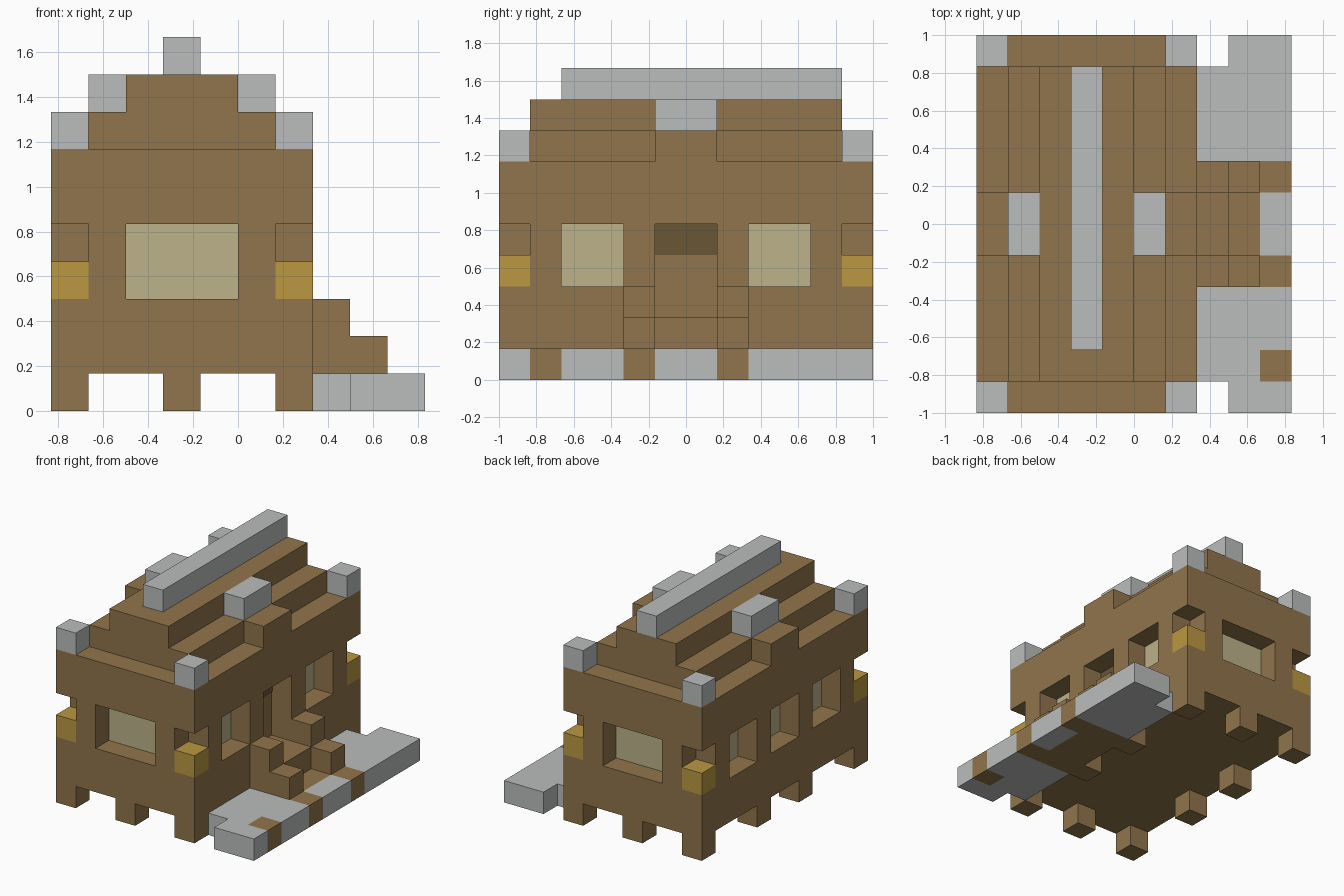
import bpy
import bmesh
from mathutils import Matrix, Vector

if "Cube" in bpy.data.objects:
    bpy.data.objects.remove(bpy.data.objects["Cube"], do_unlink=True)

U = 1 / 6                       # block size
ORIGIN = Vector((-5, -6, 0))    # block grid corner


def material(name, rgb):
    m = bpy.data.materials.new(name)
    m.use_nodes = True
    col = (*rgb, 1)
    m.diffuse_color = col
    bsdf = next(n for n in m.node_tree.nodes if n.type == "BSDF_PRINCIPLED")
    bsdf.inputs["Base Color"].default_value = col
    bsdf.inputs["Roughness"].default_value = 0.8
    return m


WOOD = material("brown wood", (0.283, 0.178, 0.072))
STONE = material("pale grey stone", (0.49, 0.515, 0.503))
GLASS = material("pale yellow glass", (0.503, 0.445, 0.254))
GOLD = material("gold lamp", (0.497, 0.314, 0.054))
DARK = material("dark brown", (0.144, 0.093, 0.036))


def blocks(name, mat, boxes):
    """One object from boxes given as (low corner, high corner) in block units."""
    bm = bmesh.new()
    for lo, hi in boxes:
        lo, hi = Vector(lo), Vector(hi)
        centre = ((lo + hi) / 2 + ORIGIN) * U
        size = (hi - lo) * U
        bmesh.ops.create_cube(bm, size=1, matrix=Matrix.Translation(centre) @ Matrix.Diagonal((*size, 1)))
    me = bpy.data.meshes.new(name)
    bm.to_mesh(me)
    bm.free()
    me.materials.append(mat)
    ob = bpy.data.objects.new(name, me)
    bpy.context.collection.objects.link(ob)
    return ob


# Openings: end windows, side windows, doorway and corner niches
E = 0.5     # cutter overshoot
T = 0.04    # pane thickness
cuts, panes = [], []
for outer, inner, pane in ((-E, 1, 1 - T), (12 + E, 11, 11 + T)):
    y0, y1 = sorted((outer, inner))
    p0, p1 = sorted((inner, pane))
    cuts.append(((2, y0, 3), (5, y1, 5)))
    panes.append(((2, p0, 3), (5, p1, 5)))
for y in (2, 8):
    cuts.append(((6, y, 3), (7 + E, y + 2, 5)))
    panes.append(((6, y, 3), (6 + T, y + 2, 5)))
for y in (2, 5, 8):
    cuts.append(((-E, y, 3), (1, y + 2, 5)))
    panes.append(((1 - T, y, 3), (1, y + 2, 5)))
cuts.append(((6, 5, 2), (7 + E, 7, 5)))
corners = [(x, y) for x in (0, 6) for y in (0, 11)]
for x, y in corners:
    lo = (x - E if x == 0 else x, y - E if y == 0 else y, 3)
    hi = (x + 1 if x == 0 else x + 1 + E, y + 1 if y == 0 else y + 1 + E, 5)
    cuts.append((lo, hi))

# House walls with the openings cut out
walls = blocks("house_walls", WOOD, [((0, 0, 1), (7, 12, 7))])
cutter = blocks("opening_cutter", WOOD, cuts)
cutter.hide_render = True
mod = walls.modifiers.new("openings", "BOOLEAN")
mod.operation = "DIFFERENCE"
mod.solver = "EXACT"
mod.object = cutter
bpy.context.view_layer.objects.active = walls
bpy.ops.object.modifier_apply(modifier=mod.name)
bpy.data.objects.remove(cutter, do_unlink=True)

blocks("window_panes", GLASS, panes)
blocks("door_window", DARK, [((6, 5, 4), (6 + T, 7, 5))])
blocks("corner_lamps", GOLD, [((x, y, 3), (x + 1, y + 1, 4)) for x, y in corners])

# Feet
feet = corners + [(3, 0), (3, 11)] + [(x, y) for x in (0, 6) for y in (4, 7)]
blocks("feet", WOOD, [((x, y, 0), (x + 1, y + 1, 1)) for x, y in feet])

# Stepped roof with dormers, ridge and corner caps
blocks("roof_lower_tier", WOOD, [((1, 1, 7), (6, 11, 8))])
blocks("roof_upper_tier", WOOD, [((2, 1, 8), (5, 11, 9))])
blocks("dormers", WOOD, [((x, 5, 7), (x + 1, 7, 8)) for x in (0, 6)])
blocks("dormer_caps", STONE, [((x, 5, 8), (x + 1, 7, 9)) for x in (1, 5)])
blocks("roof_ridge", STONE, [((3, 2, 9), (4, 11, 10))])
blocks("corner_caps", STONE, [((x, y, 7), (x + 1, y + 1, 8)) for x, y in corners])

# Entrance stairs with stepped side rails
blocks("stairs", WOOD, [((7, 5, 0), (9, 7, 1)), ((7, 5, 1), (8, 7, 2))])
for side, y in (("right", 4), ("left", 7)):
    blocks(f"stair_rail_{side}", WOOD,
           [((7, y, k), (10 - k, y + 1, k + 1)) for k in range(3)])

# Paved path along the entrance side
paving = [(8, 0, 10, 1), (7, 1, 9, 2), (7, 2, 10, 4), (9, 5, 10, 7),
          (7, 8, 10, 11), (8, 11, 10, 12)]
blocks("path", STONE, [((a, b, 0), (c, d, 1)) for a, b, c, d in paving])
blocks("path_wood_block", WOOD, [((9, 1, 0), (10, 2, 1))])
